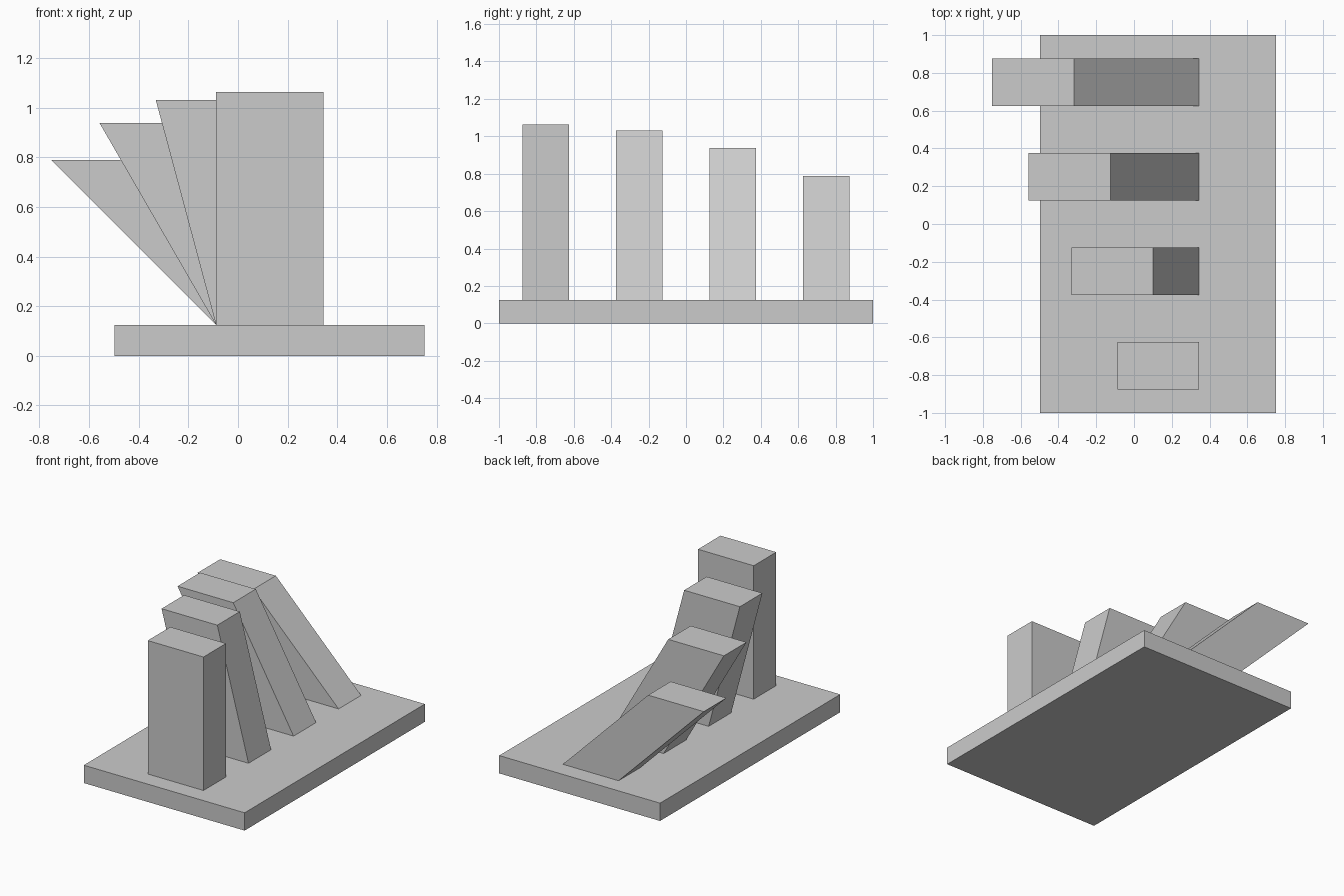
import bpy
import math

cube = bpy.data.objects.get("Cube")
if cube:
    bpy.data.objects.remove(cube, do_unlink=True)

# Single neutral material
grey = bpy.data.materials.new("light grey")
grey.use_nodes = True
colour = (0.6, 0.6, 0.6, 1.0)
grey.diffuse_color = colour
grey.node_tree.nodes["Principled BSDF"].inputs["Base Color"].default_value = colour


def sheared_box(name, x0, x1, y_mid, depth, z0, z1, shift=0.0):
    """Box whose top slides sideways along x by the given shift."""
    bpy.ops.mesh.primitive_cube_add(size=1)
    obj = bpy.context.object
    obj.name = obj.data.name = name
    for v in obj.data.vertices:
        top = v.co.z > 0
        x = x1 if v.co.x > 0 else x0
        v.co = (x + (shift if top else 0), y_mid + v.co.y * depth, z1 if top else z0)
    obj.data.materials.append(grey)
    return obj


# Base slab
BASE_TOP = 0.125
sheared_box("base_slab", -0.4985, 0.7515, 0, 2, 0, BASE_TOP)

# Four blocks leaning progressively further, same slant length
LENGTH = 0.9375
names = ("upright_block", "slightly_leaning_block", "leaning_block", "steeply_leaning_block")
for i, name in enumerate(names):
    lean = math.radians(15 * i)
    sheared_box(name, -0.0886, 0.3444, -0.75 + 0.5 * i, 0.25, BASE_TOP,
                BASE_TOP + LENGTH * math.cos(lean), -LENGTH * math.sin(lean))
